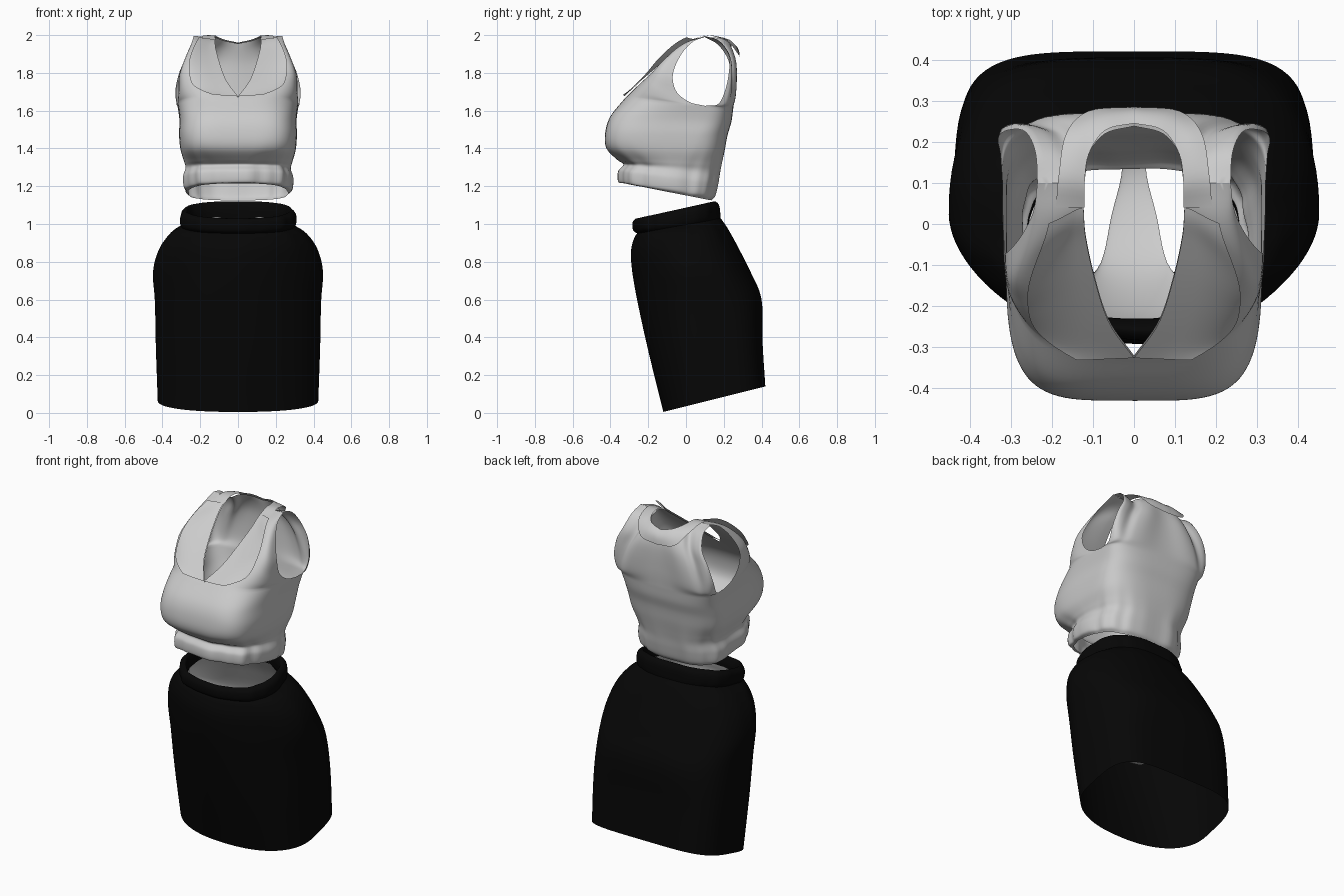
import bpy, bmesh, math
from mathutils import Vector as V


def curve(pts):
    """Catmull-Rom curve through pts (any dimension), as a function of t in 0..1."""
    p = [V(q) for q in pts]
    n = len(p) - 1

    def f(t):
        i = min(int(t * n + 1e-9), n - 1)
        s = t * n - i
        b, c = p[i], p[i + 1]
        a = p[i - 1] if i > 0 else b * 2 - c
        d = p[i + 2] if i + 2 <= n else c * 2 - b
        return (b * 2 + (c - a) * s + (a * 2 - b * 5 + c * 4 - d) * s * s
                + (b * 3 - a - c * 3 + d) * s ** 3) / 2
    return f


def ring(yf, zf, yb, zb, ym, w, ef, eb, ripple=0.0, n=96):
    """Tilted rounded-box ring: front point, back point, widest y, half width, squareness."""
    pts = []
    for i in range(n):
        a = 2 * math.pi * i / n
        c, s = round(math.cos(a), 9), round(math.sin(a), 9)
        e = ef if c > 0 else eb
        k = 1 + ripple * (math.sin(9 * a + 1) + 0.6 * math.sin(17 * a))
        x = math.copysign(abs(s) ** (2 / e), s) * w * k
        q = abs(c) ** (2 / e)
        y = ym - (ym - yf) * q if c > 0 else ym + (yb - ym) * q
        z = zf + (zb - zf) * (y - yf) / (yb - yf)
        pts.append(V((x, y * k, z)))
    return pts


def loft(sections, rows):
    """Smoothly interpolated stack of rings."""
    f = curve(sections)
    return [ring(*f(i / rows)) for i in range(rows + 1)]


def coons(bottom, top, left, right):
    """Patch between four boundary curves."""
    def f(u, v):
        flat = ((bottom(0) * (1 - u) + bottom(1) * u) * (1 - v)
                + (top(0) * (1 - u) + top(1) * u) * v)
        return (bottom(u) * (1 - v) + top(u) * v
                + left(v) * (1 - u) + right(v) * u - flat)
    return f


def sample(f, nu, nv):
    return [[f(i / nu, j / nv) for i in range(nu + 1)] for j in range(nv + 1)]


def mirrored(grids):
    return grids + [[[V((-p.x, p.y, p.z)) for p in row] for row in g] for g in grids]


def make(name, grids, closed=(), mat=None):
    """Turn point grids into one welded smooth mesh; closed grids wrap around."""
    bm = bmesh.new()
    for g in list(grids) + list(closed):
        wrap = any(g is c for c in closed)
        vs = [[bm.verts.new(p) for p in row] for row in g]
        m = len(g[0])
        for r0, r1 in zip(vs, vs[1:]):
            for i in range(m if wrap else m - 1):
                j = (i + 1) % m
                bm.faces.new((r0[i], r0[j], r1[j], r1[i]))
    bmesh.ops.remove_doubles(bm, verts=bm.verts, dist=0.0004)
    bmesh.ops.recalc_face_normals(bm, faces=bm.faces)
    for face in bm.faces:
        face.smooth = True
    me = bpy.data.meshes.new(name)
    bm.to_mesh(me)
    bm.free()
    ob = bpy.data.objects.new(name, me)
    bpy.context.collection.objects.link(ob)
    if mat:
        me.materials.append(mat)
    return ob


black = bpy.data.materials.new("black_cloth")
black.diffuse_color = (0.002, 0.002, 0.002, 1)

# Skirt
make("skirt", [], [loft([
    (-0.12, 0.005, 0.42, 0.14, 0.12, 0.425, 2.3, 4.2, 0),
    (-0.20, 0.33, 0.405, 0.38, 0.08, 0.435, 2.1, 4.0, 0),
    (-0.255, 0.58, 0.40, 0.60, 0.04, 0.44, 1.9, 3.2, 0),
    (-0.285, 0.75, 0.345, 0.74, 0.02, 0.45, 1.8, 2.6, 0),
    (-0.29, 0.86, 0.28, 0.87, 0.0, 0.42, 1.9, 2.4, 0.003),
    (-0.27, 0.93, 0.225, 0.97, -0.02, 0.36, 2.1, 2.4, 0.006),
    (-0.25, 0.955, 0.185, 1.03, -0.05, 0.295, 2.3, 2.4, 0.006)], 36)], black)

# Rolled waistband
make("skirt_waistband", [], [loft([
    (-0.245, 0.945, 0.18, 1.01, -0.05, 0.29, 2.3, 2.4, 0.006),
    (-0.275, 0.965, 0.182, 1.05, -0.05, 0.305, 2.4, 2.5, 0.01),
    (-0.278, 1.01, 0.175, 1.10, -0.05, 0.302, 2.4, 2.5, 0.01),
    (-0.255, 1.03, 0.15, 1.12, -0.05, 0.275, 2.4, 2.5, 0.008),
    (-0.235, 1.00, 0.14, 1.08, -0.05, 0.262, 2.4, 2.5, 0.004),
    (-0.23, 0.97, 0.145, 1.03, -0.05, 0.26, 2.4, 2.5, 0.002)], 25)], black)

# Briefs under the skirt: centre y, z, half width, edge y, z from front waist to back waist
strip = curve([
    (-0.235, 0.97, 0.262, -0.05, 1.01), (-0.255, 0.88, 0.33, -0.02, 0.92),
    (-0.225, 0.70, 0.18, -0.14, 0.74), (-0.12, 0.51, 0.09, -0.11, 0.52),
    (0.02, 0.42, 0.055, 0.02, 0.425), (0.16, 0.41, 0.03, 0.16, 0.415),
    (0.29, 0.52, 0.10, 0.25, 0.53),
    (0.32, 0.70, 0.27, 0.18, 0.74), (0.24, 0.89, 0.33, -0.02, 0.92),
    (0.15, 1.04, 0.262, -0.05, 1.01)])


def brief(u, v):
    yc, zc, w, ye, ze = strip(v)
    a = (u - 0.5) * math.pi
    k = math.cos(a)
    return V((w * math.sin(a), ye + (yc - ye) * k, ze + (zc - ze) * k))


make("briefs", [sample(brief, 24, 54)])

# Crop top: body with gathered hem, up to the armpits
body = loft([
    (-0.325, 1.215, 0.135, 1.125, -0.05, 0.262, 2.8, 2.8, 0.008),
    (-0.35, 1.225, 0.155, 1.15, -0.05, 0.282, 2.8, 2.8, 0.018),
    (-0.35, 1.28, 0.17, 1.21, -0.05, 0.287, 2.8, 2.8, 0.018),
    (-0.325, 1.315, 0.18, 1.27, -0.04, 0.275, 2.8, 2.8, 0.014),
    (-0.36, 1.34, 0.19, 1.32, -0.03, 0.285, 3.0, 2.9, 0.008),
    (-0.42, 1.40, 0.205, 1.39, 0.0, 0.305, 4.0, 3.0, 0.002),
    (-0.428, 1.48, 0.22, 1.47, 0.02, 0.312, 4.4, 3.2, 0),
    (-0.40, 1.57, 0.24, 1.54, 0.06, 0.310, 4.2, 3.4, 0),
    (-0.32, 1.67, 0.25, 1.61, 0.10, 0.32, 3.4, 3.6, 0)], 56)
rim = body[-1]
armpit, chest, spine = rim[24], rim[0], rim[48]
tip, collar = (0.235, 0.1, 1.995), (0.125, 0.1, 1.99)

# Crop top: front straps and back panel
front = coons(
    curve(rim[24::-1]), curve([tip, collar]),
    curve([armpit, (0.318, 0.02, 1.645), (0.315, -0.05, 1.70), (0.31, -0.07, 1.79),
           (0.275, -0.03, 1.89), (0.245, 0.03, 1.96), tip]),
    curve([chest, (0.06, -0.235, 1.75), (0.095, -0.13, 1.84), (0.117, -0.03, 1.92),
           (0.122, 0.03, 1.965), collar]))
back = coons(
    curve(rim[24:49]),
    curve([tip, (0.18, 0.1, 1.993), collar, (0.11, 0.17, 1.985), (0.07, 0.22, 1.97),
           (0, 0.238, 1.955)]),
    curve([armpit, (0.325, 0.17, 1.635), (0.331, 0.208, 1.71), (0.308, 0.228, 1.81),
           (0.265, 0.225, 1.895), (0.24, 0.175, 1.97), tip]),
    curve([spine, (0, 0.256, 1.72), (0, 0.256, 1.85), (0, 0.238, 1.955)]))
make("crop_top", mirrored([sample(front, 24, 28), sample(back, 24, 28)]), [body])


# Front neck facings, lying just above the straps
def lapel(u, v):
    t = v * 0.85
    start = 0.36 + 0.12 * math.sin(math.pi * t) + 0.48 * (1 - t) ** 4
    lift = 0.006 + 0.012 * (1 - u)
    return front(start + (1 - start) * u, t) + V((0, -lift, lift))


make("front_neck_facing", mirrored([sample(lapel, 14, 24)]))

# Back neck facing
inner = curve([(0.12, 0.04, 1.975), (0.12, 0.1, 1.997), (0.11, 0.17, 1.992),
               (0.07, 0.228, 1.976), (0, 0.245, 1.96)])
outer = curve([(0.19, 0.04, 1.98), (0.183, 0.12, 1.998), (0.165, 0.22, 1.965),
               (0.11, 0.275, 1.90), (0, 0.285, 1.885)])
make("back_neck_facing", mirrored([sample(
    lambda u, v: inner(v).lerp(outer(v), u) + V((0, 0.01, 0.008)) * math.sin(math.pi * u) * v,
    8, 20)]))
